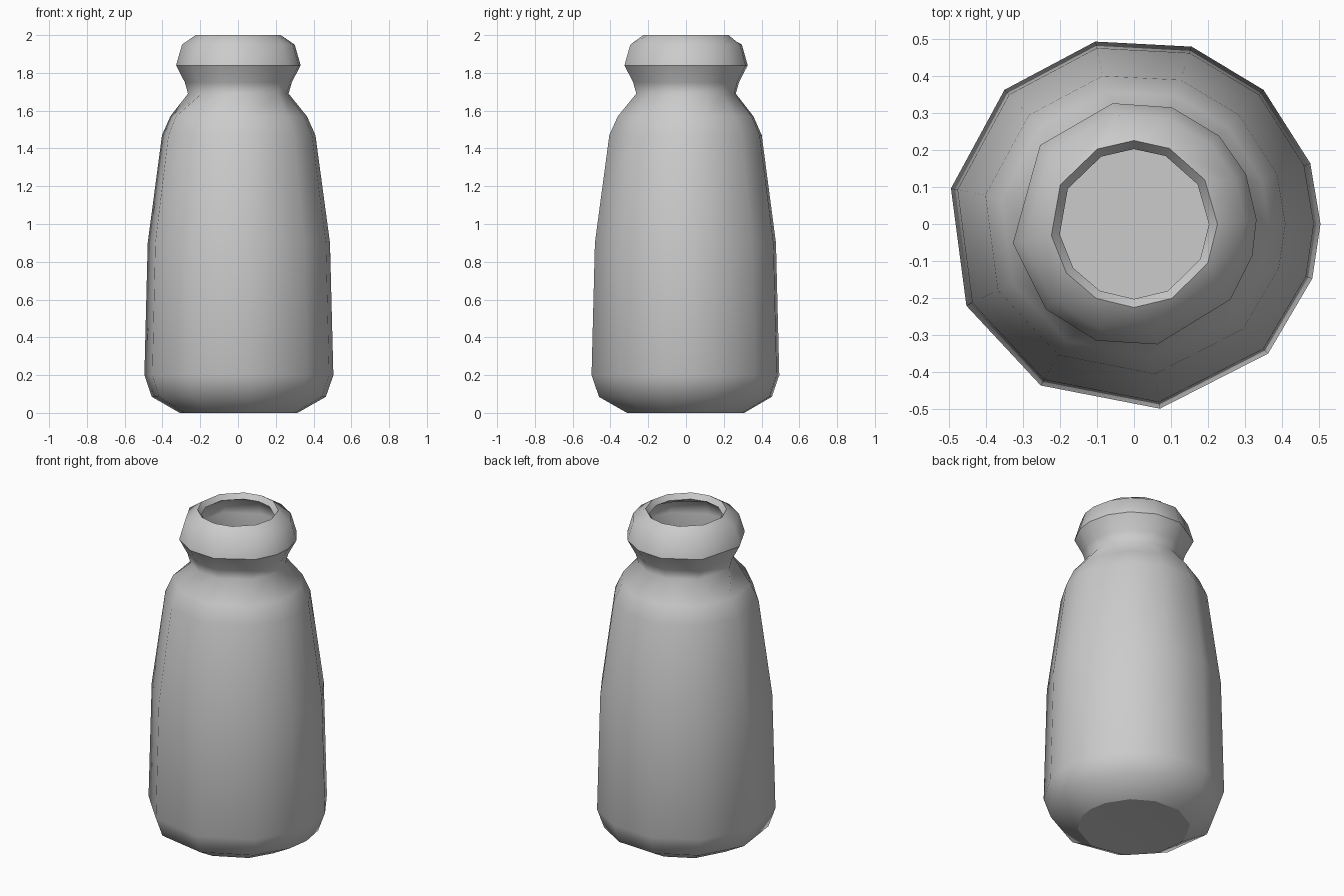
import bpy, bmesh
from math import cos, sin, radians

if "Cube" in bpy.data.objects:
    bpy.data.objects.remove(bpy.data.objects["Cube"])

# Uneven 12-sided cross-sections of the low-poly bottle
BODY = [0, 19, 46, 72, 102, 134, 169, 206, 240, 278, 316, 343]
LIP = [2, 24, 46, 72, 100, 140, 189, 224, 252, 281, 322, 345]
MOUTH = [0, 32, 65, 90, 116, 152, 188, 216, 243, 270, 297, 332]

# Profile: radius, height, cross-section, sharp ring
PROFILE = [
    # outer skin, base to rim
    (0.315, 0.0, BODY, True),
    (0.465, 0.085, BODY, False),
    (0.505, 0.20, BODY, False),
    (0.487, 0.90, BODY, False),
    (0.41, 1.47, BODY, False),
    (0.365, 1.57, BODY, False),
    (0.268, 1.69, LIP, False),
    (0.285, 1.75, LIP, False),
    (0.332, 1.84, LIP, True),
    (0.30, 1.95, LIP, False),
    (0.226, 2.0, MOUTH, True),
    # inner skin, rim to floor
    (0.203, 1.97, MOUTH, True),
    (0.27, 1.93, LIP, False),
    (0.302, 1.845, LIP, False),
    (0.238, 1.70, LIP, False),
    (0.337, 1.56, BODY, False),
    (0.382, 1.46, BODY, False),
    (0.46, 0.90, BODY, False),
    (0.478, 0.21, BODY, False),
    (0.44, 0.105, BODY, False),
    (0.305, 0.035, BODY, True),
]

bm = bmesh.new()
rings = []
for r, z, angles, sharp in PROFILE:
    rings.append([bm.verts.new((r * cos(radians(a)), r * sin(radians(a)), z))
                  for a in angles])

# Skin between neighbouring rings
n = len(BODY)
for a, b in zip(rings, rings[1:]):
    for i in range(n):
        j = (i + 1) % n
        bm.faces.new((a[i], a[j], b[j], b[i]))


# Underside and inner floor discs
def disc(ring, z):
    c = bm.verts.new((0, 0, z))
    for i in range(n):
        bm.faces.new((c, ring[i], ring[(i + 1) % n]))


disc(rings[0], 0.012)
disc(rings[-1], 0.035)

bmesh.ops.recalc_face_normals(bm, faces=bm.faces)
for f in bm.faces:
    f.smooth = True

# Crisp edges at the base, lip and mouth
for ring, row in zip(rings, PROFILE):
    if row[3]:
        for i in range(n):
            bm.edges.get((ring[i], ring[(i + 1) % n])).smooth = False

mesh = bpy.data.meshes.new("bottle")
bm.to_mesh(mesh)
bm.free()
bottle = bpy.data.objects.new("bottle", mesh)
bpy.context.collection.objects.link(bottle)
